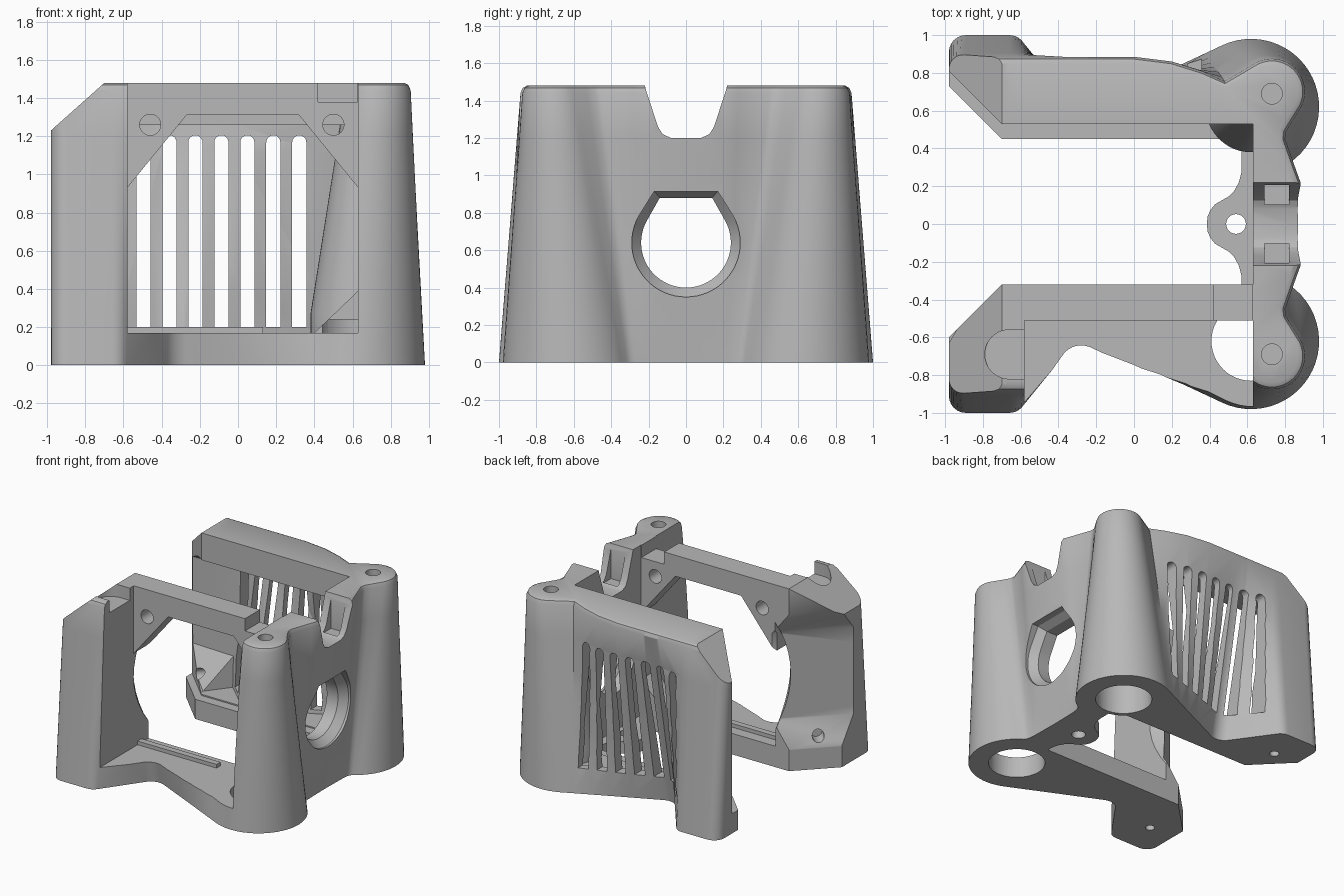
import bpy, bmesh
from math import sin, cos, radians, pi
from mathutils import Vector

cube = bpy.data.objects.get("Cube")
if cube:
    bpy.data.objects.remove(cube)

grey = bpy.data.materials.new("matte grey")
grey.use_nodes = True
colour = (0.48, 0.48, 0.48, 1)
grey.diffuse_color = colour
grey.node_tree.nodes["Principled BSDF"].inputs["Base Color"].default_value = colour


def loft(name, rings):
    """Closed solid of planar triangles through matching rings of 3D points."""
    bm = bmesh.new()
    loops = [[bm.verts.new(p) for p in ring] for ring in rings]
    n = len(loops[0])
    for a, b in zip(loops, loops[1:]):
        for i in range(n):
            j = (i + 1) % n
            bm.faces.new((a[i], a[j], b[j], b[i]))
    bm.faces.new(loops[0][::-1])
    bm.faces.new(loops[-1])
    bmesh.ops.recalc_face_normals(bm, faces=bm.faces)
    bmesh.ops.triangulate(bm, faces=bm.faces)
    mesh = bpy.data.meshes.new(name)
    bm.to_mesh(mesh)
    bm.free()
    mesh.materials.append(grey)
    ob = bpy.data.objects.new(name, mesh)
    bpy.context.collection.objects.link(ob)
    return ob


def at_z(pts, z):
    return [(x, y, z) for x, y in pts]


def blend(a, b, t):
    return [(p[0] + (q[0] - p[0]) * t, p[1] + (q[1] - p[1]) * t) for p, q in zip(a, b)]


def prism_z(name, pts, z0, z1):
    return loft(name, [at_z(pts, z0), at_z(pts, z1)])


def prism_y(name, pts, y0, y1):
    return loft(name, [[(x, y, z) for x, z in pts] for y in (y0, y1)])


def box(name, x0, x1, y0, y1, z0, z1):
    return prism_z(name, [(x0, y0), (x1, y0), (x1, y1), (x0, y1)], z0, z1)


def arc(cx, cy, r, a0, a1, n=24):
    angles = [radians(a0 + (a1 - a0) * i / n) for i in range(n + 1)]
    return [(cx + r * cos(a), cy + r * sin(a)) for a in angles]


def circle(cx, cy, r):
    return arc(cx, cy, r, 0, 352.5, 47)


def combine(target, tool, operation="DIFFERENCE"):
    mod = target.modifiers.new("shape", "BOOLEAN")
    mod.operation, mod.object, mod.solver = operation, tool, "MANIFOLD"
    with bpy.context.temp_override(object=target, active_object=target):
        bpy.ops.object.modifier_apply(modifier=mod.name)
    bpy.data.objects.remove(tool)


def mirrored(half):
    """Half outline that starts and ends on y = 0, completed on the -y side."""
    return half + [(x, -y) for x, y in half[-2:0:-1]]


def inset(pts, d):
    out = []
    for i, p in enumerate(pts):
        t = (Vector(pts[(i + 1) % len(pts)]) - Vector(pts[i - 1])).normalized()
        out.append((p[0] + t.y * d, p[1] - t.x * d))
    return out


# Outer body: wide foot outline lofted to a slimmer top with a rounded rim
foot = mirrored([(-.98, 0)] + arc(-.89, .91, .09, 180, 90, 6) + arc(-.66, .91, .09, 90, 33, 5)
                + arc(-.28, .72, .11, 213, 295, 8)
                + [(0, .728), (.13, .788), (.26, .849), (.38, .905)]
                + arc(.62, .62, .36, 115, -50)
                + [(.81, .315), (.795, .295), (.788, .27), (.784, .22), (.782, .15), (.78, 0)])
crown = mirrored([(-.98, 0)] + arc(-.9, .805, .08, 180, 90, 6)
                 + [(-.66 + .015 * i, .885) for i in range(6)]
                 + [(-.37 + .017 * i, .885) for i in range(9)]
                 + [(0, .885), (.2, .86), (.36, .81), (.48, .755)]
                 + arc(.73, .7, .175, 122, -35)
                 + [(.83, .53), (.803, .485), (.8, .45), (.86, .28), (.882, .22), (.885, 0)])
rings = [at_z(blend(foot, crown, i / 6), .24 * i) for i in range(7)]
body = loft("housing_body", rings + [at_z(inset(crown, .012), 1.468), at_z(inset(crown, .035), 1.48)])

# Sloped top corners at the open end
combine(body, prism_y("corner_slope", [(-1.2, 1.034), (-1.2, 1.7), (-.453, 1.7)], -1.2, 1.2))

# Open inner cavity, with a wider ledge below the rear wall
for back, z0, z1 in ((.45, -.1, .17), (.53, .16, 1.6)):
    pts = [(-1.1, -.72), (-.7, -.32), (.63, -.32), (.63, back), (-.7, back), (-1.1, back + .4)]
    combine(body, prism_z("cavity", pts, z0, z1))

# Front mounting recess and the cropped opening through its plate
opening = [(-.58, .17), (.4, .17), (.63, .39), (.63, .93), (.32, 1.31), (-.27, 1.31), (-.58, .93)]
combine(body, box("front_recess", -.58, .63, -1.2, -.51, .17, 1.6))
combine(body, prism_y("front_opening", opening, -.6, -.2))
for x in (-.46, .5):
    combine(body, prism_y("plate_hole", circle(x, 1.26, .055), -.6, -.2))
combine(body, box("plate_step", .42, .625, -.6, -.2, 1.38, 1.6))
combine(body, prism_z("column_notch", arc(-.66, -.69, .13, 90, 270) + [(-.57, -.82), (-.57, -.56)],
                      1.38, 1.6))

# Right wall: saddle notch, clip pockets and flared round port
saddle = [(-.25, 1.6), (-.215, 1.46), (-.15, 1.26), (-.125, 1.22), (-.08, 1.2)]
saddle += [(-y, z) for y, z in saddle[::-1]]
combine(body, loft("saddle", [[(x, y, z) for y, z in saddle] for x in (.5, 1.1)]))
for y in (-.155, .155):
    combine(body, box("clip_pocket", .69, .82, y - .052, y + .052, 1.2, 1.6))


def port(x, r, half, z):
    pts = arc(0, .64, r, 150, 390, 40) + [(half, z), (-half, z)]
    return [(x, a, b) for a, b in pts]


combine(body, loft("port", [port(.4, .24, .14, .88), port(.73, .24, .14, .88),
                            port(.79, .29, .17, .915), port(1.1, .29, .17, .915)]))

# Rear recess following the outer skin, open towards the left end
skin_low = [(-.58, .76), (-.4, .59), (-.28, .54), (-.2, .56), (0, .65), (.4, .83), (.64, .85), (.64, .4)]
skin_high = [(-.58, .8), (-.4, .8), (-.28, .8), (-.2, .8), (0, .79), (.4, .69), (.64, .68), (.64, .4)]
closed_end = [(-.72, .4), (-.72, .58)]
open_end = [(-1.05, .4), (-1.05, .79)]
combine(body, loft("rear_recess", [
    at_z(closed_end + skin_low, .17),
    at_z(open_end + blend(skin_low, skin_high, .24), .42),
    at_z(open_end + blend(skin_low, skin_high, .92), 1.12),
    at_z(closed_end + skin_high, 1.26)]))

# Floor ear between the towers and the sloped boss of the rear tower
ear = mirrored([(.385, 0), (.39, .04), (.405, .075), (.43, .105), (.465, .125), (.5, .145), (.53, .175),
                (.555, .22), (.57, .28), (.57, .46), (.66, .46), (.66, 0)])
combine(body, prism_z("floor_ear", ear, 0, .1), "UNION")
combine(body, prism_z("ear_hole", circle(.54, 0, .052), -.1, .3))
combine(body, loft("tower_boss", [at_z(circle(.62, .62, .24), 0), at_z(circle(.62, .62, .24), .27),
                                  at_z(circle(.7, .69, .15), 1.35)]), "UNION")

# Front column: hollowed inner corner and a flared round edge beside the opening
def corner(o):
    return [(-1.1, -.72 - o), (-.5, -.12 - o), (-1.1, -.12 - o)]


combine(body, loft("column_hollow", [at_z(corner(-.01), .16), at_z(corner(.15), .38),
                                     at_z(corner(.15), 1.08), at_z(corner(-.01), 1.28)]))
flare = loft("flare", [[(x, y, z) for x, z in circle(.02, .74, r)]
                       for y, r in ((-.51, .6), (-.3, .755))])
combine(flare, box("flare_limit", -1, -.575, -.6, -.2, .172, 1.3), "INTERSECT")
combine(body, flare)

# Ventilation slots in the rear wall
for i in range(7):
    x = -.495 + .136 * i
    pts = arc(x, 1.168, .037, 0, 180, 10) + [(x - .037, .2), (x + .037, .2)]
    combine(body, prism_y("vent_slot", pts, .5, 1.2))

# Tower sockets below and screw holes above, both sides
for s in (-1, 1):
    combine(body, prism_z("tower_socket", circle(.62, s * .62, .21), -.1, .24))
    combine(body, prism_z("tower_screw", circle(.73, s * .69, .055), 1.2, 1.6))
    combine(body, prism_z("foot_screw", circle(-.76, s * .72, .035), -.1, .12))

# Diagonal screw holes on the inner corners of the feet
for s, y in ((-1, -.5), (1, .64)):
    mid = Vector((-.84, y, .25))
    along = Vector((1, s, 0)).normalized()
    side = Vector((-s, 1, 0)).normalized()
    ring = [side * .045 * cos(a) + Vector((0, 0, .045 * sin(a)))
            for a in [2 * pi * i / 24 for i in range(24)]]
    combine(body, loft("corner_bore", [[mid + v + along * d for v in ring] for d in (-.15, .1)]))

# Retaining lip on the front ledge
lip = box("retaining_lip", -.58, .13, -.46, -.41, .16, .2)

bpy.ops.object.select_all(action="DESELECT")
for ob in (body, lip):
    ob.select_set(True)
bpy.context.view_layer.objects.active = body
bpy.ops.object.shade_smooth_by_angle(angle=radians(30))
